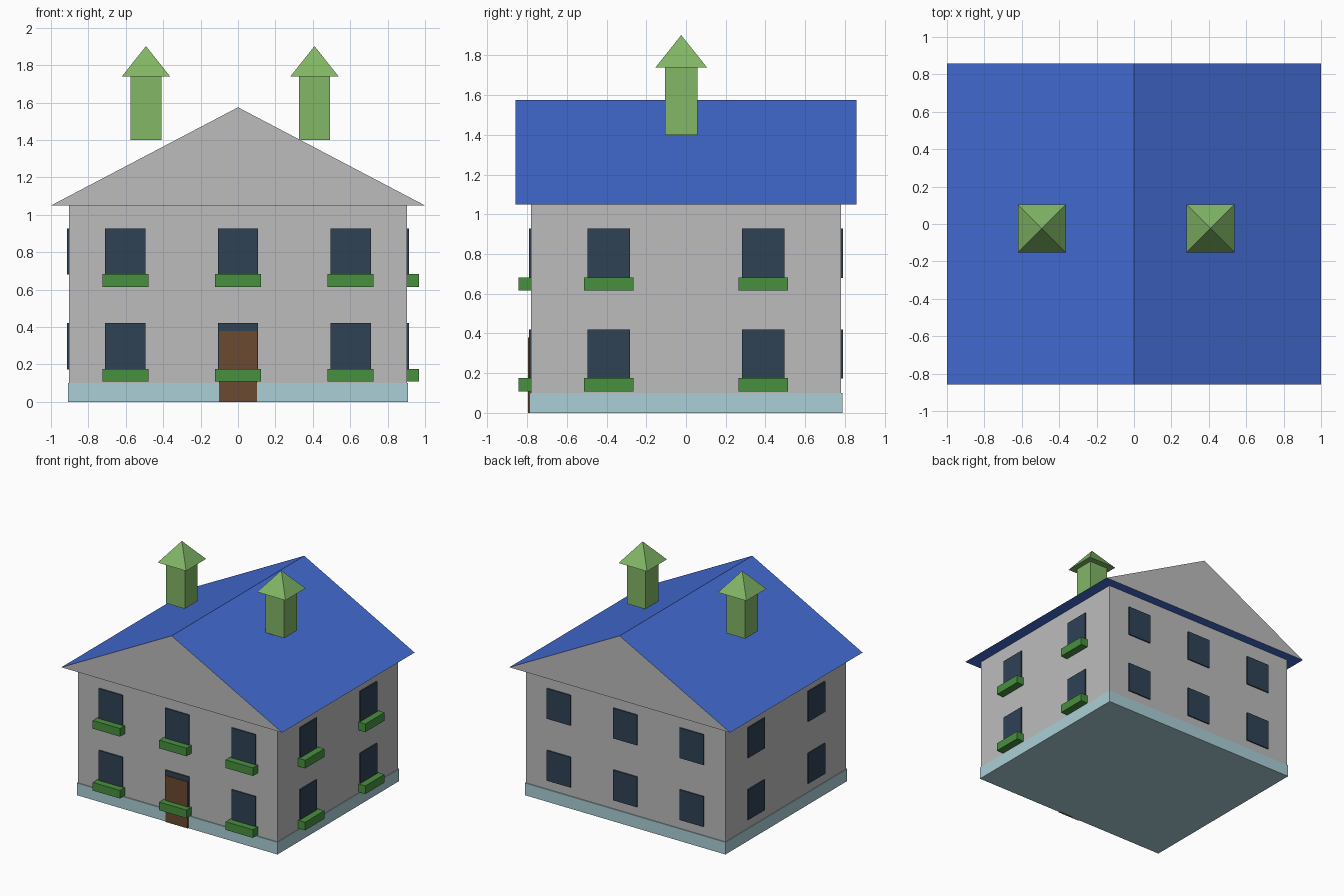
import bpy
import bmesh

cube = bpy.data.objects.get("Cube")
if cube:
    bpy.data.objects.remove(cube, do_unlink=True)


def material(name, rgb):
    """Flat material from 0-255 display colour, stored as linear."""
    lin = [((c / 255 + 0.055) / 1.055) ** 2.4 for c in rgb]
    mat = bpy.data.materials.new(name)
    mat.use_nodes = True
    mat.diffuse_color = (*lin, 1)
    mat.node_tree.nodes["Principled BSDF"].inputs["Base Color"].default_value = (*lin, 1)
    return mat


GREY = material("wall grey", (188, 188, 188))
BLUE = material("roof blue", (66, 107, 210))
PALE = material("plinth pale blue", (170, 207, 214))
GLASS = material("window dark blue", (47, 66, 85))
LEAF = material("planter green", (72, 144, 63))
LIME = material("chimney green", (130, 183, 102))
BROWN = material("door brown", (107, 74, 48))


def finish(name, bm, *mats):
    bmesh.ops.recalc_face_normals(bm, faces=bm.faces)
    mesh = bpy.data.meshes.new(name)
    bm.to_mesh(mesh)
    bm.free()
    for mat in mats:
        mesh.materials.append(mat)
    obj = bpy.data.objects.new(name, mesh)
    bpy.context.collection.objects.link(obj)
    return obj


def box(name, centre, size, mat):
    bm = bmesh.new()
    bmesh.ops.create_cube(bm, size=1)
    bmesh.ops.scale(bm, vec=size, verts=bm.verts)
    bmesh.ops.translate(bm, vec=centre, verts=bm.verts)
    return finish(name, bm, mat)


HALF_X, HALF_Y = 0.904, 0.78
EAVES, RIDGE = 1.05, 1.575

# Plinth and walls
box("plinth", (0, 0, 0.05), (1.818, 1.575, 0.1), PALE)
box("walls", (0, 0, (0.1 + EAVES) / 2), (2 * HALF_X, 2 * HALF_Y, EAVES - 0.1), GREY)

# Roof prism: blue slopes and soffit, grey gable ends
bm = bmesh.new()
gable = bm.faces.new([bm.verts.new((x, -0.858, z))
                      for x, z in ((-1, EAVES), (1, EAVES), (0, RIDGE))])
ext = bmesh.ops.extrude_face_region(bm, geom=[gable], use_keep_orig=True)
bmesh.ops.translate(bm, vec=(0, 1.716, 0),
                    verts=[v for v in ext["geom"] if isinstance(v, bmesh.types.BMVert)])
bm.normal_update()
for face in bm.faces:
    face.material_index = 1 if abs(face.normal.y) > 0.9 else 0
finish("roof", bm, BLUE, GREY)


def wall_item(name, side, along, z, width, height, depth, mat):
    """Box standing out from one wall by the given depth."""
    axis, sign = side
    out = (HALF_X, HALF_Y)[axis] + depth / 2 - 0.002
    centre, size = [0, 0, z], [0, 0, height]
    centre[axis], centre[1 - axis] = sign * out, along
    size[axis], size[1 - axis] = depth + 0.004, width
    box(name, centre, size, mat)


# Windows on every wall, planters on the front and the +x side only
walls = {
    "front": ((1, -1), (-0.602, 0, 0.602)),
    "back": ((1, 1), (-0.602, 0, 0.602)),
    "left": ((0, 1), (-0.389, 0.389)),
    "right": ((0, -1), (-0.389, 0.389)),
}
for label, (side, places) in walls.items():
    for row, sill in (("lower", 0.174), ("upper", 0.681)):
        for i, along in enumerate(places, 1):
            tag = f"{label}_{row}_{i}"
            wall_item(f"window_{tag}", side, along, sill + 0.123,
                      0.216, 0.248, 0.01, GLASS)
            if label in ("front", "left"):
                wall_item(f"planter_{tag}", side, along, sill - 0.032,
                          0.247, 0.067, 0.064, LEAF)

# Front door
wall_item("door", (1, -1), 0, 0.19, 0.202, 0.38, 0.015, BROWN)

# Chimneys with pyramid caps
for label, x in (("right", -0.492), ("left", 0.409)):
    y = -0.024
    box(f"chimney_{label}", (x, y, 1.57), (0.168, 0.164, 0.34), LIME)
    bm = bmesh.new()
    base = [bm.verts.new((x + dx, y + dy, 1.74))
            for dx, dy in ((-0.129, -0.129), (0.129, -0.129), (0.129, 0.129), (-0.129, 0.129))]
    tip = bm.verts.new((x, y, 1.902))
    bm.faces.new(base)
    for i in range(4):
        bm.faces.new((base[i], base[(i + 1) % 4], tip))
    finish(f"chimney_cap_{label}", bm, LIME)
